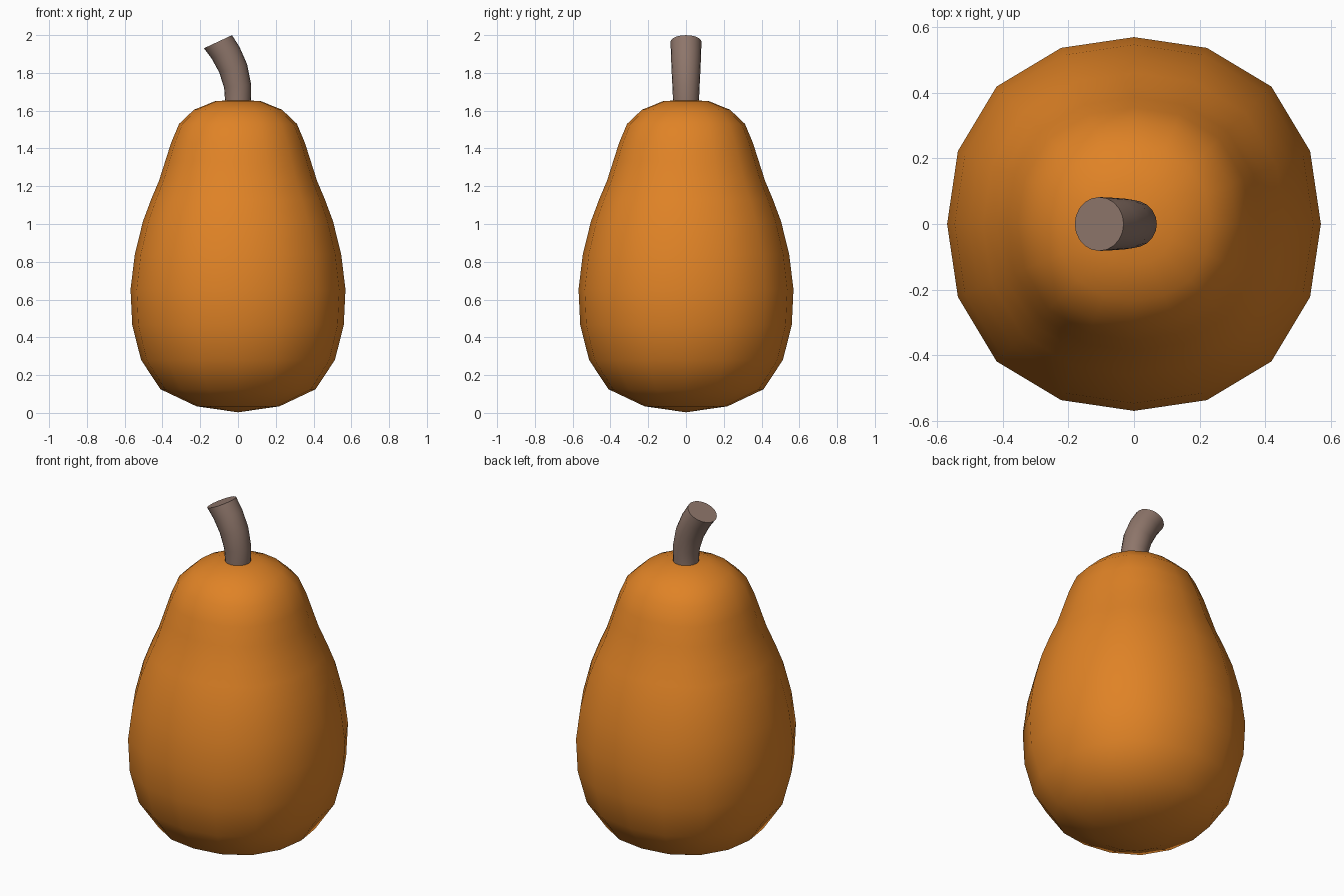
import bpy, bmesh, math
from mathutils import Vector

if "Cube" in bpy.data.objects:
    bpy.data.objects.remove(bpy.data.objects["Cube"])


def material(name, color):
    m = bpy.data.materials.new(name)
    m.diffuse_color = (*color, 1)
    m.use_nodes = True
    m.node_tree.nodes["Principled BSDF"].inputs["Base Color"].default_value = m.diffuse_color
    return m


def skin(bm, rings):
    """Bridge successive closed rings of vertices with quads."""
    for a, b in zip(rings, rings[1:]):
        n = len(a)
        for i in range(n):
            j = (i + 1) % n
            bm.faces.new((a[i], a[j], b[j], b[i]))


def finish(bm, name, mat, angle):
    bmesh.ops.recalc_face_normals(bm, faces=bm.faces)
    mesh = bpy.data.meshes.new(name)
    bm.to_mesh(mesh)
    bm.free()
    mesh.materials.append(mat)
    ob = bpy.data.objects.new(name, mesh)
    bpy.context.collection.objects.link(ob)
    bpy.ops.object.select_all(action='DESELECT')
    ob.select_set(True)
    bpy.context.view_layer.objects.active = ob
    bpy.ops.object.shade_smooth_by_angle(angle=math.radians(angle))


orange = material("gourd orange", (0.74, 0.225, 0.019))
brown = material("stem brown", (0.27, 0.18, 0.145))
N = 16

# Gourd body: 16-sided, slightly squarish lathe
profile = [(.22, .035), (.41, .125), (.513, .28), (.56, .465), (.569, .655),
           (.546, .84), (.503, 1.015), (.46, 1.13), (.418, 1.23), (.386, 1.33),
           (.354, 1.43), (.312, 1.53), (.233, 1.605), (.122, 1.65)]
bm = bmesh.new()
rings = []
for r, z in profile:
    ring = []
    for i in range(N):
        a = math.tau * i / N
        k = r * (1 + 0.02 * (1 - math.cos(4 * a)))
        ring.append(bm.verts.new((k * math.cos(a), k * math.sin(a), z)))
    rings.append(ring)
skin(bm, rings)
for ring, z in ((rings[0], 0.003), (rings[-1], 1.658)):
    pole = bm.verts.new((0, 0, z))
    for i in range(N):
        bm.faces.new((ring[i], ring[(i + 1) % N], pole))
finish(bm, "gourd_body", orange, 80)

# Bent stem: circles swept along a leaning path (x, z, tilt, radius)
path = [(0, 1.61, 0, .069), (0, 1.66, 0, .069), (-.002, 1.73, 6, .072),
        (-.026, 1.825, 16, .077), (-.066, 1.907, 22, .08),
        (-.106, 1.965, 25, .082)]
bm = bmesh.new()
rings = []
for x, z, tilt, r in path:
    t = math.radians(tilt)
    side = Vector((math.cos(t), 0, math.sin(t)))
    ring = []
    for i in range(20):
        a = math.tau * i / 20
        p = Vector((x, 0, z)) + r * (math.cos(a) * side + math.sin(a) * Vector((0, 1, 0)))
        ring.append(bm.verts.new(p))
    rings.append(ring)
skin(bm, rings)
bm.faces.new(rings[0])
bm.faces.new(rings[-1])
finish(bm, "stem", brown, 40)
